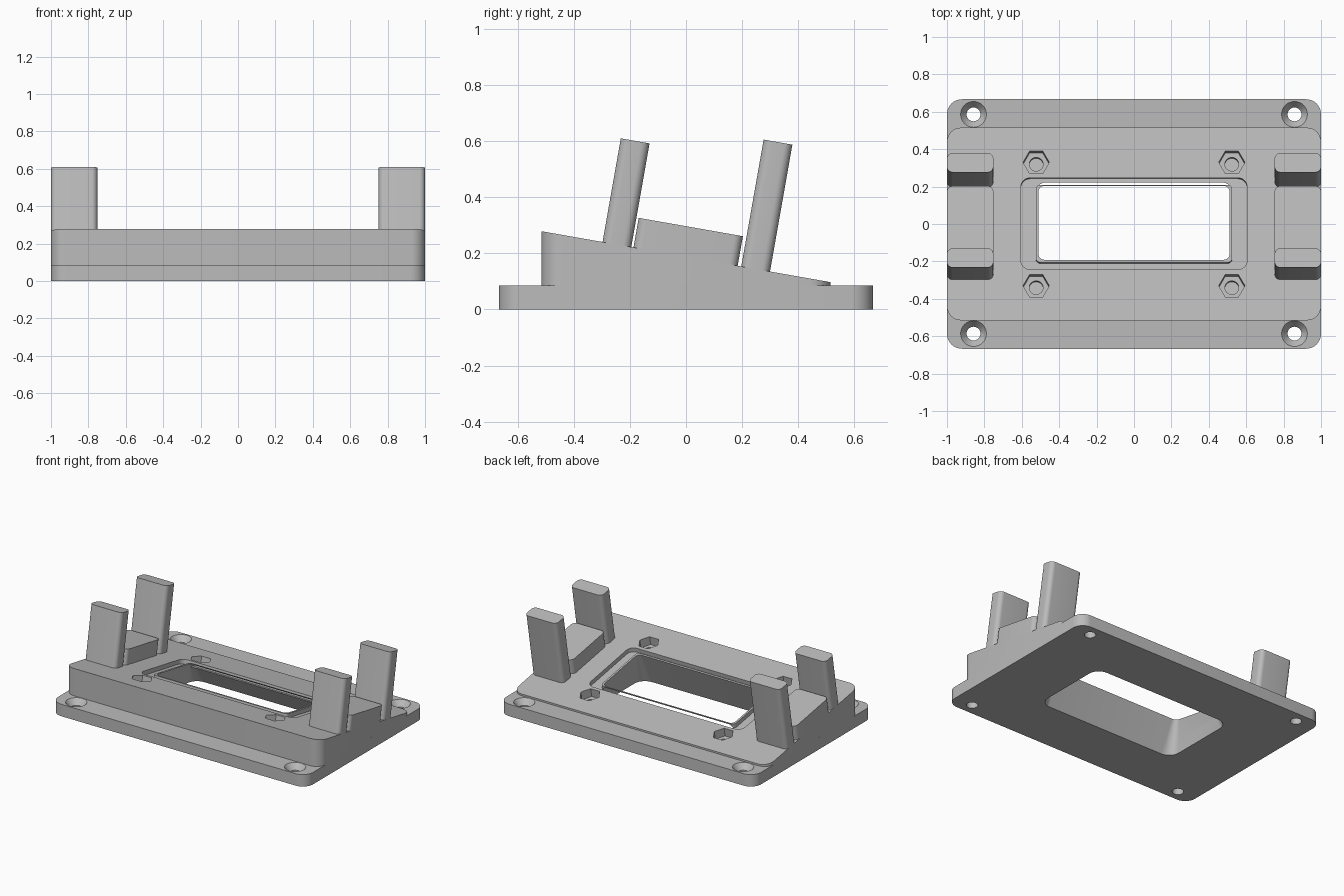
import bpy, bmesh, math
from mathutils import Matrix, Vector

cube = bpy.data.objects.get("Cube")
if cube:
    bpy.data.objects.remove(cube, do_unlink=True)

grey = bpy.data.materials.new("plain_grey")
grey.use_nodes = True
GREY = (0.5, 0.5, 0.5, 1)
grey.diffuse_color = GREY
grey.node_tree.nodes["Principled BSDF"].inputs["Base Color"].default_value = GREY

SLOPE = math.radians(10)
BASE_H = 0.085
MID_H = 0.188
FLAT = Matrix.Identity(4)
# Frame of the sloping top: local z = 0 is the sloped surface
TILT = Matrix.Translation((0, 0, MID_H)) @ Matrix.Rotation(-SLOPE, 4, "X")


def rounded(hx, hy, r, z, cx=0, cy=0, frame=FLAT, steps=8):
    """Rounded rectangle section."""
    pts = []
    for i, (sx, sy) in enumerate([(1, 1), (-1, 1), (-1, -1), (1, -1)]):
        for k in range(steps + 1):
            a = (i + k / steps) * math.pi / 2
            pts.append(frame @ Vector((cx + sx * (hx - r) + r * math.cos(a),
                                       cy + sy * (hy - r) + r * math.sin(a), z)))
    return pts


def circle(r, z, cx, cy, n=32, frame=FLAT):
    """Regular polygon section."""
    return [frame @ Vector((cx + r * math.cos(2 * math.pi * k / n),
                            cy + r * math.sin(2 * math.pi * k / n), z)) for k in range(n)]


def loft(name, sections, ring=False):
    """Skin equal-sized sections; a ring closes on its first section."""
    bm = bmesh.new()
    loops = [[bm.verts.new(p) for p in s] for s in sections]
    pairs = list(zip(loops, loops[1:]))
    if ring:
        pairs.append((loops[-1], loops[0]))
    else:
        bm.faces.new(loops[0])
        bm.faces.new(loops[-1])
    n = len(loops[0])
    for a, b in pairs:
        for i in range(n):
            j = (i + 1) % n
            bm.faces.new((a[i], a[j], b[j], b[i]))
    bmesh.ops.recalc_face_normals(bm, faces=bm.faces)
    mesh = bpy.data.meshes.new(name)
    bm.to_mesh(mesh)
    bm.free()
    mesh.materials.append(grey)
    obj = bpy.data.objects.new(name, mesh)
    bpy.context.collection.objects.link(obj)
    return obj


def activate(obj):
    bpy.ops.object.select_all(action="DESELECT")
    obj.select_set(True)
    bpy.context.view_layer.objects.active = obj


def cut(target, cutters):
    activate(target)
    for c in cutters:
        mod = target.modifiers.new("cut", "BOOLEAN")
        mod.operation = "DIFFERENCE"
        mod.solver = "EXACT"
        mod.object = c
        bpy.ops.object.modifier_apply(modifier=mod.name)


# Base plate and sloped body
base = loft("base_plate", [rounded(1, 0.667, 0.08, 0), rounded(1, 0.667, 0.08, BASE_H)])
outline = rounded(1, 0.515, 0.075, BASE_H)
slope = [Vector((p.x, p.y, MID_H - math.tan(SLOPE) * p.y)) for p in outline]
body = loft("sloped_body", [outline, slope])

# Window that widens downward
window = loft("window_cutter", [rounded(0.545, 0.285, 0.08, -0.001),
                                rounded(0.51, 0.198, 0.03, 0.005, cy=0.005, frame=TILT)])

# Seal groove around the window, leaving a thin rim
groove = loft("groove_cutter", [
    rounded(hx, hy, r, z, cy=0.002, frame=TILT)
    for hx, hy, r, z in [(0.605, 0.249, 0.05, 0.02), (0.605, 0.249, 0.05, -0.03),
                         (0.525, 0.211, 0.025, -0.03), (0.525, 0.211, 0.025, 0.02)]], ring=True)

nut_cutters, screw_cutters = [], []
for sx in (-1, 1):
    for sy in (-1, 1):
        # Hexagonal nut pocket with a blind bolt hole
        x, y = 0.523 * sx, 0.335 * sy
        nut_cutters.append(loft("nut_cutter", [circle(0.07, z, x, y, 6, TILT) for z in (-0.06, 0.02)]))
        nut_cutters.append(loft("bolt_cutter", [circle(0.037, z, x, y, 32, TILT) for z in (-0.09, -0.05)]))
        # Countersunk screw hole
        screw_cutters.append(loft("screw_cutter", [
            circle(r, z, 0.858 * sx, 0.586 * sy)
            for r, z in [(0.037, -0.01), (0.037, 0.045), (0.069, BASE_H), (0.069, BASE_H + 0.002)]]))

cut(base, [window] + nut_cutters + screw_cutters)
cut(body, [window, groove] + nut_cutters)
for c in [window, groove] + nut_cutters + screw_cutters:
    bpy.data.objects.remove(c, do_unlink=True)

# Upright posts and the rest block between them, on both sides
parts = [base, body]
for side, sx in (("right", -1), ("left", 1)):
    for name, v0, v1, height in [("front_post", -0.302, -0.198, 0.375),
                                 ("rest_block", -0.19, 0.187, 0.107),
                                 ("rear_post", 0.2, 0.304, 0.459)]:
        parts.append(loft(f"{side}_{name}", [
            rounded(0.124, (v1 - v0) / 2, 0.03, z, 0.876 * sx, (v0 + v1) / 2, TILT)
            for z in (-0.004, height)]))

for obj in parts:
    activate(obj)
    bpy.ops.object.shade_smooth_by_angle(angle=math.radians(30))
